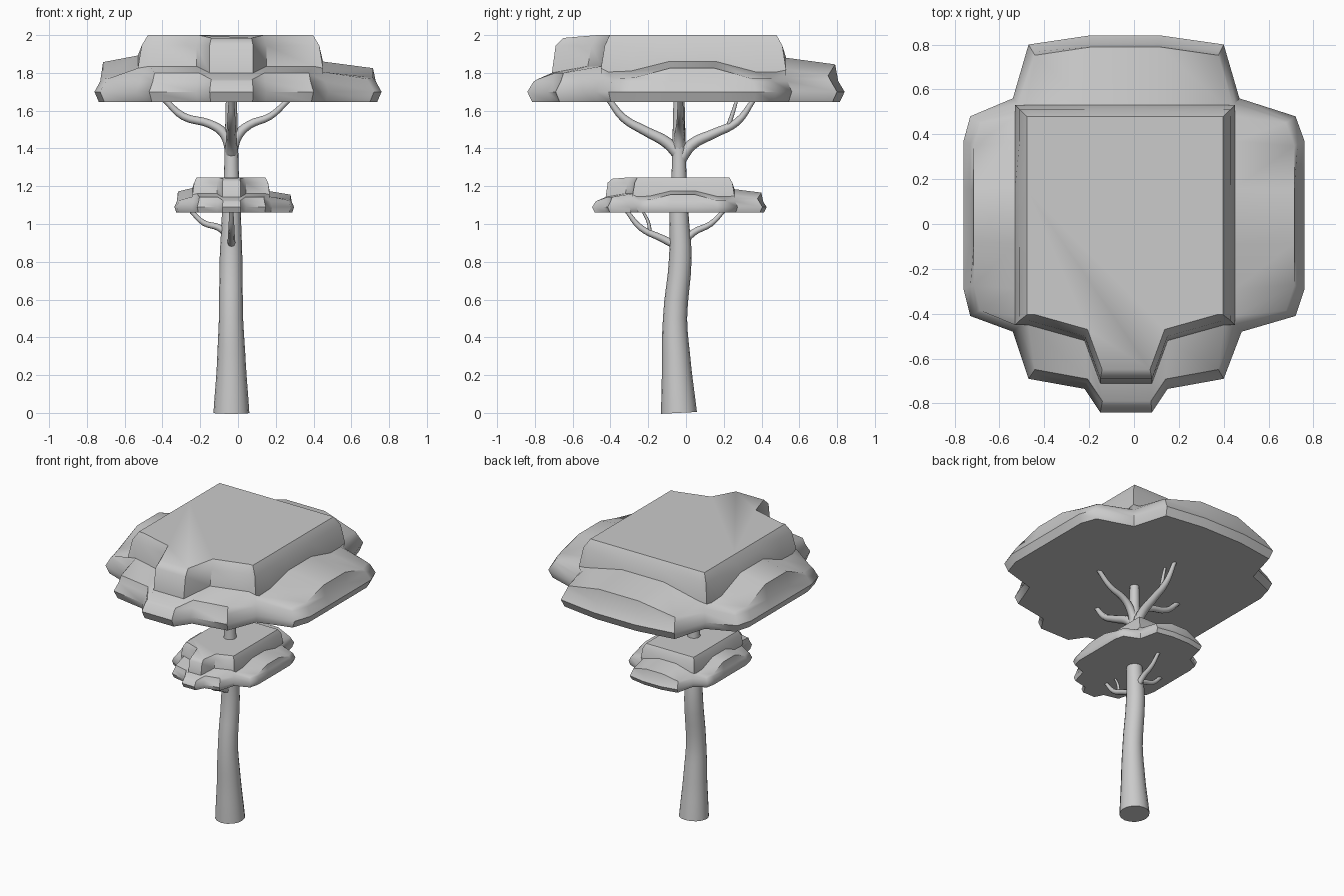
import bpy, bmesh, math

if "Cube" in bpy.data.objects:
    bpy.data.objects.remove(bpy.data.objects["Cube"])

# Canopy rim outline: x, y, height of the shoulder above that point
RIM = [(-.20, .84, 1.845), (.12, .84, 1.845), (.40, .80, 1.785), (.47, .56, 1.78),
       (.72, .48, 1.77), (.76, .37, 1.77), (.76, .16, 1.825), (.76, -.09, 1.825),
       (.76, -.29, 1.775), (.72, -.41, 1.77), (.48, -.48, 1.79), (.40, -.69, 1.80),
       (.15, -.735, 1.80), (.08, -.84, 1.765), (-.15, -.84, 1.765), (-.22, -.735, 1.80),
       (-.47, -.69, 1.80), (-.54, -.48, 1.79), (-.73, -.41, 1.77), (-.76, -.29, 1.775),
       (-.76, -.09, 1.857), (-.76, .16, 1.857), (-.76, .37, 1.775), (-.73, .48, 1.77),
       (-.54, .56, 1.78), (-.47, .80, 1.785)]


def smooth(obj, angle):
    bpy.ops.object.select_all(action='DESELECT')
    obj.select_set(True)
    bpy.context.view_layer.objects.active = obj
    bpy.ops.object.shade_smooth_by_angle(angle=math.radians(angle))


def plateau(x, y, grow):
    """Clamp a rim point onto the upper tier, which has a tongue to the front."""
    front = -.69 if -.16 < x < .10 else (-.50 if -.3 < x < .2 else -.43)
    return (min(max(x, -.51 - grow), .43 + grow),
            min(max(y, front - grow), .51 + grow))


def canopy(name, scale, centre, base):
    rings = [[(x * .97, y * .97, 1.647) for x, y, h in RIM],
             [(x, y, 1.70) for x, y, h in RIM],
             [(x * .96, y * .96, 1.755) for x, y, h in RIM],
             [(x * .94, y * .94, h) for x, y, h in RIM],
             [(*plateau(x, y, .02), h + .035) for x, y, h in RIM],
             [(*plateau(x, y, 0), 1.945) for x, y, h in RIM]]
    rings.append([(-.04 + (x + .04) * .93, .0 + y * .94, 1.985 if y < -.6 else 2.0)
                  for x, y, z in rings[-1]])
    bm = bmesh.new()
    loops = [[bm.verts.new((centre[0] + x * scale[0], centre[1] + y * scale[1],
                            base + (z - 1.647) * scale[2])) for x, y, z in r] for r in rings]
    n = len(RIM)
    for a, b in zip(loops, loops[1:]):
        for i in range(n):
            j = (i + 1) % n
            bm.faces.new((a[i], a[j], b[j], b[i]))
    bm.faces.new(loops[0])
    bm.faces.new(loops[-1])
    bmesh.ops.remove_doubles(bm, verts=bm.verts, dist=.002)
    bmesh.ops.recalc_face_normals(bm, faces=bm.faces)
    mesh = bpy.data.meshes.new(name)
    bm.to_mesh(mesh)
    bm.free()
    obj = bpy.data.objects.new(name, mesh)
    bpy.context.collection.objects.link(obj)
    smooth(obj, 50)


def limb(name, points, sides=2):
    """Tapered tube through (x, y, z, radius) points."""
    cu = bpy.data.curves.new(name, 'CURVE')
    cu.dimensions = '3D'
    cu.bevel_depth = 1
    cu.bevel_resolution = sides
    cu.resolution_u = 4
    cu.use_fill_caps = True
    sp = cu.splines.new('BEZIER')
    sp.bezier_points.add(len(points) - 1)
    for bp, (x, y, z, r) in zip(sp.bezier_points, points):
        bp.co = (x, y, z)
        bp.radius = r
        bp.handle_left_type = bp.handle_right_type = 'AUTO'
    obj = bpy.data.objects.new(name, cu)
    bpy.context.collection.objects.link(obj)
    bpy.ops.object.select_all(action='DESELECT')
    obj.select_set(True)
    bpy.context.view_layer.objects.active = obj
    bpy.ops.object.convert(target='MESH')
    smooth(bpy.context.object, 50)


# Leaf masses
canopy("upper_canopy", (1, 1, 1), (0, 0), 1.647)
canopy("lower_canopy", (.417, .55, .525), (-.02, -.035), 1.062)

# Trunk
limb("trunk", [(-.035, -.037, 0, .095), (-.035, -.05, .25, .077), (-.037, -.058, .5, .064),
               (-.037, -.03, .82, .06), (-.035, -.037, 1.06, .05), (-.035, -.037, 1.3, .038),
               (-.035, -.037, 1.68, .029)], 6)

# Upper branches
limb("upper_branch_left", [(-.035, -.037, 1.38, .03), (-.075, -.035, 1.48, .026),
     (-.15, -.03, 1.53, .022), (-.29, -.03, 1.57, .02), (-.39, -.03, 1.66, .015)])
limb("upper_branch_right", [(-.035, -.037, 1.38, .03), (.00, -.035, 1.47, .026),
     (.06, -.03, 1.525, .022), (.17, -.03, 1.57, .018), (.27, -.03, 1.66, .014)])
limb("upper_branch_front", [(-.035, -.03, 1.36, .034), (-.035, -.10, 1.43, .03),
     (-.035, -.22, 1.495, .025), (-.035, -.33, 1.56, .021), (-.035, -.41, 1.66, .015)])
limb("upper_branch_back", [(-.035, -.04, 1.33, .034), (-.035, .03, 1.42, .03),
     (-.035, .15, 1.48, .025), (-.035, .27, 1.54, .02), (-.035, .36, 1.66, .013)])
limb("upper_twig", [(-.035, .22, 1.51, .012), (-.03, .245, 1.58, .011), (-.03, .27, 1.66, .008)])

# Lower branches
limb("lower_branch_left", [(-.04, -.035, .93, .022), (-.10, -.035, .98, .018),
     (-.18, -.035, 1.005, .015), (-.25, -.035, 1.07, .011)])
limb("lower_branch_front", [(-.035, -.05, .885, .022), (-.035, -.13, .925, .019),
     (-.035, -.24, .98, .016), (-.035, -.315, 1.07, .011)])
limb("lower_branch_back", [(-.035, -.03, .885, .022), (-.035, .04, .955, .018),
     (-.035, .13, 1.00, .015), (-.035, .20, 1.07, .011)])
limb("lower_twig", [(-.035, -.19, .955, .01), (-.035, -.20, 1.01, .009), (-.035, -.23, 1.07, .006)])
